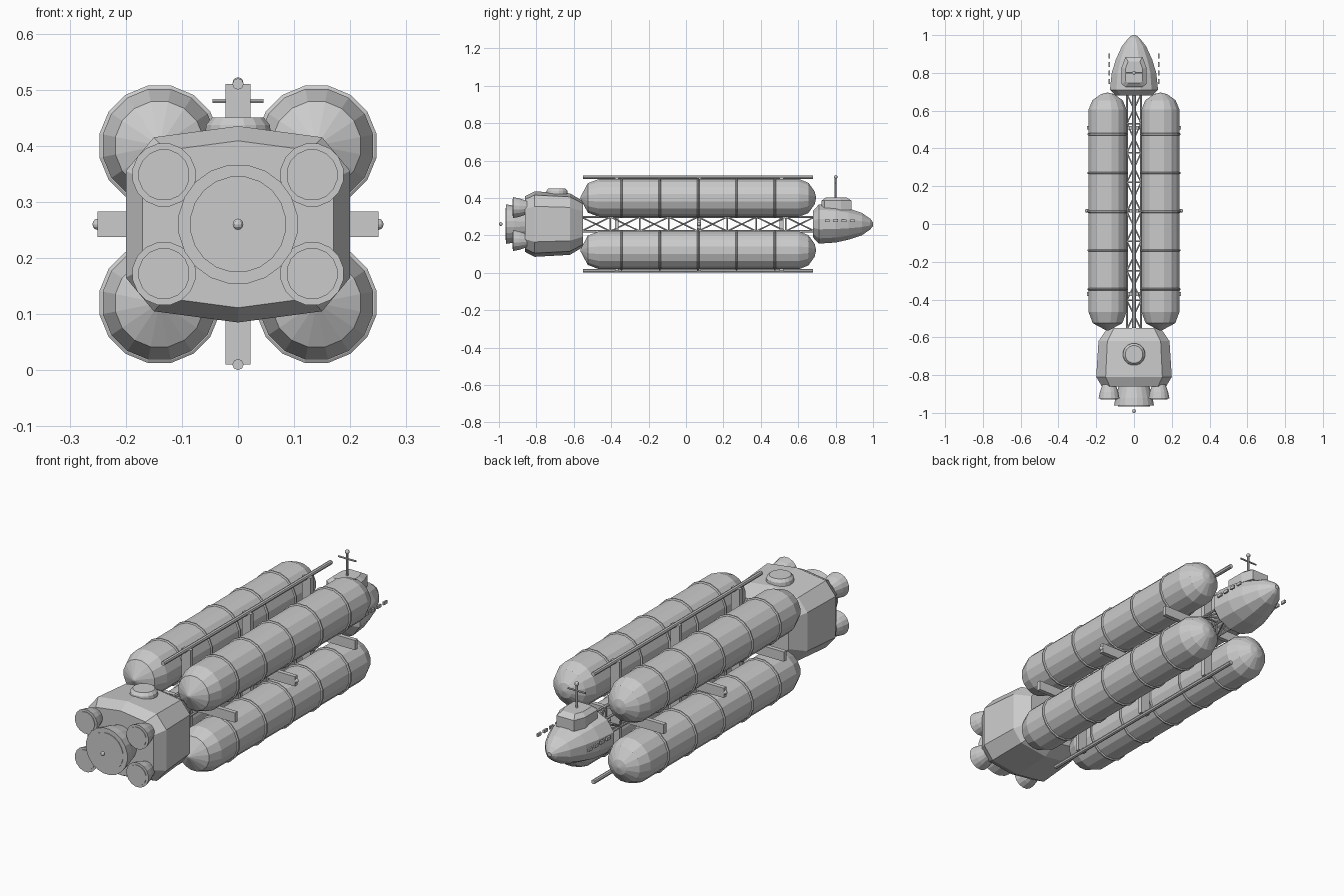
import bpy
import bmesh
from math import cos, sin, pi, tau
from mathutils import Vector

cube = bpy.data.objects.get("Cube")
if cube:
    bpy.data.objects.remove(cube, do_unlink=True)

grey = bpy.data.materials.new("light_grey")
grey.use_nodes = True
grey.diffuse_color = (0.6, 0.6, 0.6, 1)
grey.node_tree.nodes["Principled BSDF"].inputs["Base Color"].default_value = (0.6, 0.6, 0.6, 1)

MID = 0.26  # height of the long axis


def finish(name, bm):
    bmesh.ops.recalc_face_normals(bm, faces=bm.faces)
    mesh = bpy.data.meshes.new(name)
    bm.to_mesh(mesh)
    bm.free()
    mesh.materials.append(grey)
    obj = bpy.data.objects.new(name, mesh)
    bpy.context.collection.objects.link(obj)
    return obj


def loft(name, sections):
    """Skin a row of point loops and cap both ends."""
    bm = bmesh.new()
    loops = [[bm.verts.new(p) for p in s] for s in sections]
    n = len(loops[0])
    for a, b in zip(loops, loops[1:]):
        for i in range(n):
            j = (i + 1) % n
            bm.faces.new((a[i], a[j], b[j], b[i]))
    bm.faces.new(loops[0])
    bm.faces.new(loops[-1])
    return finish(name, bm)


def oval(y, rx, rz, n, x=0, z=MID):
    return [(x + rx * cos(tau * (i + 0.5) / n), y, z + rz * sin(tau * (i + 0.5) / n))
            for i in range(n)]


def lathe(name, x, z, profile, n=16):
    return loft(name, [oval(y, r, r, n, x, z) for y, r in profile])


def box(name, centre, size):
    bm = bmesh.new()
    bmesh.ops.create_cube(bm, size=1)
    bmesh.ops.scale(bm, vec=size, verts=bm.verts)
    bmesh.ops.translate(bm, vec=centre, verts=bm.verts)
    return finish(name, bm)


def ball(name, centre, r):
    bm = bmesh.new()
    bmesh.ops.create_uvsphere(bm, u_segments=10, v_segments=6, radius=r)
    bmesh.ops.translate(bm, vec=centre, verts=bm.verts)
    return finish(name, bm)


def rods(name, pairs, r, n=6):
    """Round bars between pairs of points, joined in one object."""
    bm = bmesh.new()
    for a, b in pairs:
        a, b = Vector(a), Vector(b)
        new = bmesh.ops.create_cone(bm, cap_ends=True, segments=n, radius1=r,
                                    radius2=r, depth=(b - a).length)["verts"]
        turn = Vector((0, 0, 1)).rotation_difference(b - a).to_matrix()
        for v in new:
            v.co = turn @ v.co + (a + b) / 2
    return finish(name, bm)


# Four tanks with bands
tank = [(-0.565, 0.004), (-0.525, 0.08), (-0.465, 0.103), (0.605, 0.103),
        (0.655, 0.082), (0.688, 0.035), (0.695, 0.004)]
for sx, side in ((1, "left"), (-1, "right")):
    for sz, level in ((1, "upper"), (-1, "lower")):
        x, z = sx * 0.14, MID + sz * 0.14
        lathe(f"{level}_{side}_tank", x, z, tank)
        for k in range(5):
            y = -0.345 + k * 0.205
            lathe(f"{level}_{side}_tank_band", x, z,
                  [(y - 0.006, 0.104), (y - 0.003, 0.109), (y + 0.003, 0.109), (y + 0.006, 0.104)])

# Lattice spine between the tanks
H, START, BAY, BAYS = 0.038, -0.56, 0.156, 8
corners = [(-H, -H), (H, -H), (H, H), (-H, H)]
spars, braces = [], []
for c in range(4):
    (x1, z1), (x2, z2) = corners[c], corners[(c + 1) % 4]
    spars.append(((x1, START, MID + z1), (x1, START + BAY * BAYS, MID + z1)))
    for k in range(BAYS + 1):
        y = START + BAY * k
        p, q = (x1, y, MID + z1), (x2, y, MID + z2)
        braces.append((p, q))
        if k < BAYS:
            # alternate the diagonal from bay to bay
            s, e = ((x1, z1), (x2, z2)) if (k + c) % 2 else ((x2, z2), (x1, z1))
            braces.append(((s[0], y, MID + s[1]), (e[0], y + BAY, MID + e[1])))
rods("spine_spars", spars, 0.006)
rods("spine_braces", braces, 0.004)

# Cross struts, long rails and side lamps
for y in (-0.37, 0.07, 0.51):
    box("side_strut", (0, y, MID), (0.5, 0.02, 0.045))
    box("upright_strut", (0, y, MID), (0.045, 0.02, 0.5))
for sz, level in ((1, "upper"), (-1, "lower")):
    z = MID + sz * 0.25
    rods(f"{level}_rail", [((0, -0.55, z), (0, 0.68, z))], 0.01, 8)
for sx in (1, -1):
    ball("side_lamp", (sx * 0.25, 0.07, MID), 0.01)

# Engine block: one ten-sided outline scaled along its length
outline = [(0, 0.175), (0.15, 0.155), (0.2, 0.095), (0.2, -0.095), (0.15, -0.155)]
outline += [(-x, -z) for x, z in outline]
loft("engine_block", [[(x * s, y, MID + z * s) for x, z in outline]
                      for y, s in ((-0.86, 0.85), (-0.81, 1), (-0.62, 0.94), (-0.55, 0.7))])

# Top hatch
hatch = lathe("top_hatch", 0, 0, [(0.415, 0.06), (0.437, 0.058), (0.45, 0.047)], 16)
for v in hatch.data.vertices:
    x, h, d = v.co
    v.co = (x, -0.69 - d, h)

# Engine bells with face discs
lathe("main_bell", 0, MID, [(-0.962, 0.107), (-0.92, 0.1), (-0.85, 0.08)], 20)
lathe("main_bell_disc", 0, MID, [(-0.965, 0.086), (-0.955, 0.086)], 20)
for sx in (1, -1):
    for sz in (1, -1):
        x, z = sx * 0.132, MID + sz * 0.088
        lathe("corner_bell", x, z, [(-0.925, 0.057), (-0.89, 0.05), (-0.85, 0.036)], 16)
        lathe("corner_bell_disc", x, z, [(-0.928, 0.046), (-0.92, 0.046)], 16)
ball("engine_beacon", (0, -0.99, MID), 0.01)

# Crew module with pointed nose
hull = [(0.68, 0.1, 0.075), (0.71, 0.132, 0.108), (0.8, 0.122, 0.102),
        (0.87, 0.1, 0.086), (0.94, 0.067, 0.062), (0.985, 0.03, 0.03), (1, 0.01, 0.01)]
loft("crew_module", [oval(y, rx, rz, 12) for y, rx, rz in hull])

# Raised bridge on the crew module
plan = [(0.065, 0.74), (0.065, 0.83), (0.045, 0.885), (-0.045, 0.885),
        (-0.065, 0.83), (-0.065, 0.74), (-0.045, 0.725), (0.045, 0.725)]
loft("bridge", [[(x * s, 0.8 + (y - 0.8) * s, z) for x, y in plan]
                for z, s in ((0.335, 1), (0.385, 1), (0.402, 0.7))])

# Aerial mast
rods("aerial_mast", [((0, 0.8, 0.38), (0, 0.8, 0.51))], 0.005)
rods("aerial_crossbar", [((-0.045, 0.8, 0.48), (0.045, 0.8, 0.48))], 0.004)
ball("aerial_tip", (0, 0.8, 0.512), 0.01)

# Side window plates
for sx in (1, -1):
    for k in range(4):
        box("side_window", (sx * 0.13, 0.755 + k * 0.045, 0.277), (0.008, 0.026, 0.014))
